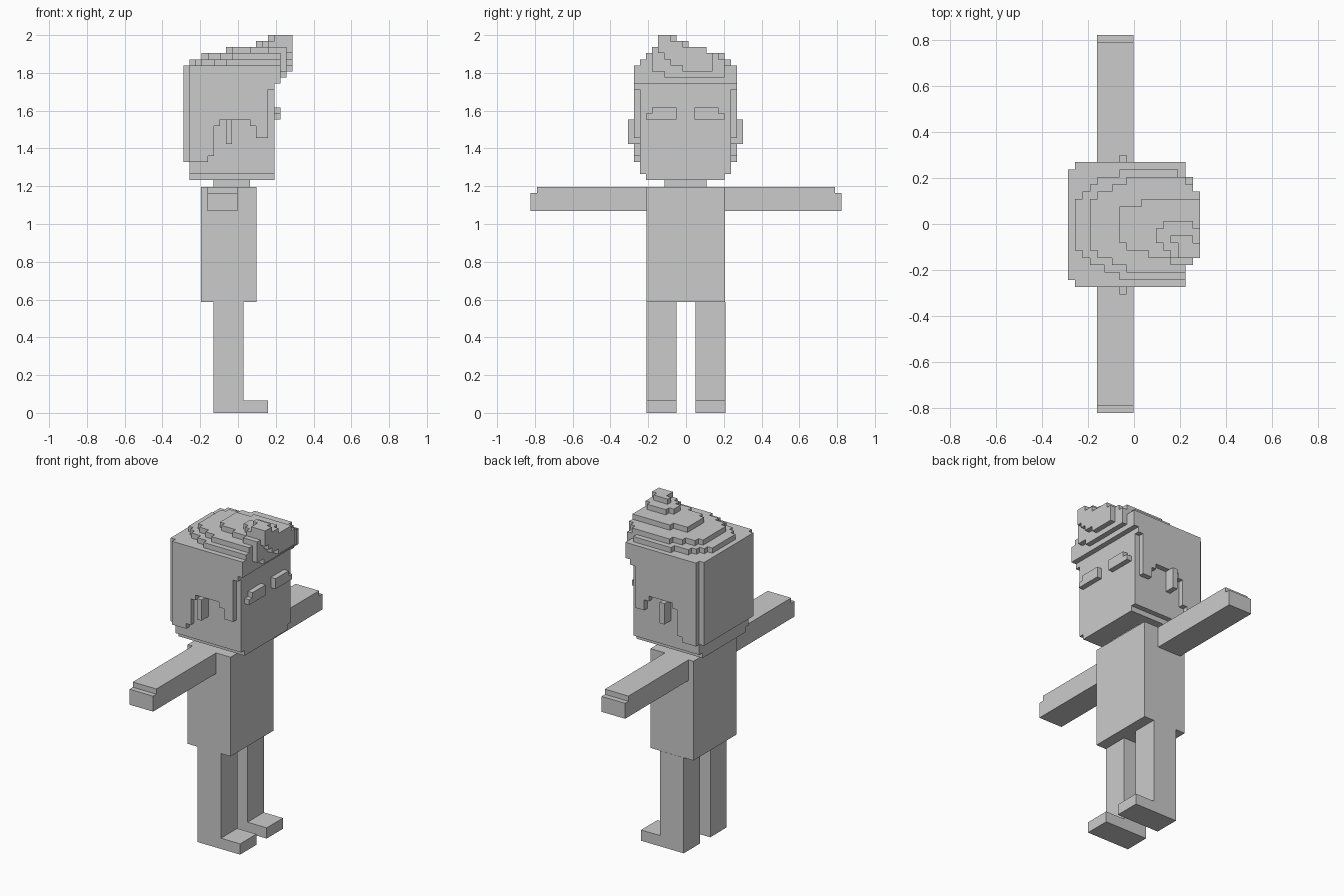
import bpy
import bmesh
from itertools import product
from mathutils import Vector

default_cube = bpy.data.objects.get("Cube")
if default_cube:
    bpy.data.objects.remove(default_cube, do_unlink=True)

UNIT = 0.032                                  # edge of one head block
HEAD_ORIGIN = Vector((-0.288, -0.307, 1.232))  # corner of the head block grid

grey = bpy.data.materials.new("light grey")
grey.use_nodes = True
colour = (0.6, 0.6, 0.6, 1.0)
grey.diffuse_color = colour
grey.node_tree.nodes["Principled BSDF"].inputs["Base Color"].default_value = colour


def finish(bm, name):
    """Turn a bmesh into a named, coloured object."""
    mesh = bpy.data.meshes.new(name)
    bm.to_mesh(mesh)
    bm.free()
    mesh.materials.append(grey)
    part = bpy.data.objects.new(name, mesh)
    bpy.context.collection.objects.link(part)
    return part


def add_box(name, x, y, z):
    """Box from three (low, high) ranges."""
    bm = bmesh.new()
    bmesh.ops.create_cube(bm, size=1)
    for vert in bm.verts:
        vert.co = [r[0] if c < 0 else r[1] for c, r in zip(vert.co, (x, y, z))]
    return finish(bm, name)


def block(i, j, k):
    """Set of grid cells filling three index ranges."""
    return set(product(range(*i), range(*j), range(*k)))


def add_blocks(name, cells):
    """Skin a set of grid cells, keeping only the outer faces."""
    bm = bmesh.new()
    corners = {}

    def corner(key):
        if key not in corners:
            corners[key] = bm.verts.new(HEAD_ORIGIN + Vector(key) * UNIT)
        return corners[key]

    for cell in sorted(cells):
        for axis, side in product(range(3), (0, 1)):
            neighbour = list(cell)
            neighbour[axis] += 2 * side - 1
            if tuple(neighbour) in cells:
                continue
            u, v = (axis + 1) % 3, (axis + 2) % 3
            loop = []
            for du, dv in ((0, 0), (1, 0), (1, 1), (0, 1)):
                point = list(cell)
                point[axis] += side
                point[u] += du
                point[v] += dv
                loop.append(corner(tuple(point)))
            bm.faces.new(loop if side else loop[::-1])
    bmesh.ops.dissolve_limit(bm, angle_limit=0.01, verts=bm.verts, edges=bm.edges)
    return finish(bm, name)


# Body, with the figure facing +x
TORSO_Z = (0.587, 1.197)
add_box("torso", (-0.195, 0.097), (-0.21, 0.207), TORSO_Z)
add_box("neck", (-0.13, 0.063), (-0.115, 0.109), (1.197, 1.232))

for side, sign in (("left", 1), ("right", -1)):
    def across(a, b):
        return tuple(sorted((sign * a, sign * b)))

    leg_y = across(0.05, 0.208)
    add_box(side + "_leg", (-0.13, 0.03), leg_y, (0, 0.587))
    add_box(side + "_foot", (0.03, 0.16), leg_y, (0, 0.066))
    add_box(side + "_arm", (-0.162, -0.002), across(0.207, 0.79), (1.07, 1.197))
    add_box(side + "_hand_tip", (-0.162, -0.002), across(0.79, 0.822), (1.07, 1.165))

# Head with a slightly narrower chin
add_blocks("head", block((1, 15), (3, 16), (0, 1)) | block((1, 15), (2, 17), (1, 19)))

# Ears and brows
for side, ear_j in (("left", (17, 19)), ("right", (0, 2))):
    add_blocks(side + "_ear", block((7, 8), ear_j, (6, 10)))
for side, low, high in (("left", (11, 16), (11, 15)), ("right", (3, 8), (4, 8))):
    add_blocks(side + "_brow",
               block((15, 16), low, (10, 11)) | block((15, 16), high, (11, 12)))

# Hair: back plate, then stepped sides over the ears
hair = block((0, 1), (2, 17), (3, 19))
side_steps = [(1, 4, 3), (4, 5, 4), (5, 6, 9), (6, 11, 10),
              (11, 12, 9), (12, 14, 7), (14, 15, 15)]
for start, end, bottom in side_steps:
    for j in (1, 17):
        hair |= block((start, end), (j, j + 1), (bottom, 19))

# Fringe stepping forward over the forehead
hair |= block((15, 16), (1, 18), (16, 19))
hair |= block((16, 17), (4, 16), (18, 19)) | block((16, 17), (6, 16), (17, 18))
hair |= block((17, 18), (9, 14), (18, 19))

# Crown layers, bottom to top: (first column, right edge, left edge)
crown = [
    [(1, 6, 13), (2, 5, 14), (3, 4, 15), (4, 4, 16), (5, 3, 16),
     (7, 2, 17), (15, 2, 16), (16, 4, 16), (17, 7, 14)],
    [(3, 6, 13), (4, 5, 14), (6, 4, 15), (8, 3, 16), (16, 4, 15), (17, 6, 14)],
    [(7, 7, 12), (8, 6, 12), (10, 6, 13), (11, 5, 13), (14, 4, 13), (17, 5, 13)],
    [(12, 7, 9), (13, 6, 10), (14, 5, 10), (17, 5, 9)],
    [(14, 7, 8), (15, 5, 8), (17, 5, 7)],
]
for k, steps in enumerate(crown, start=19):
    ends = [step[0] for step in steps[1:]] + [18]
    for (start, low, high), end in zip(steps, ends):
        hair |= block((start, end), (low, high), (k, k + 1))
add_blocks("hair", hair)
